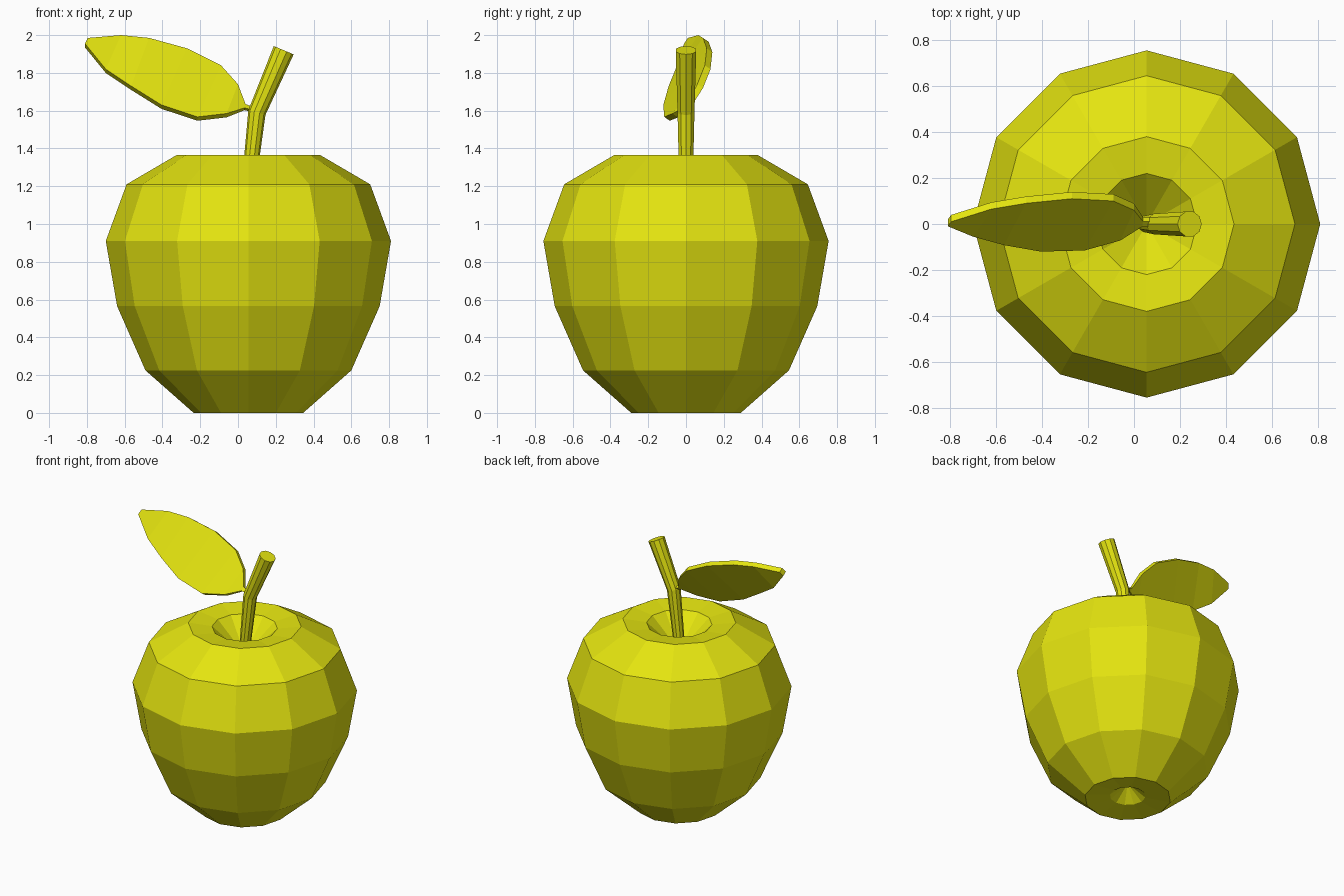
import bpy, math
from mathutils import Vector

if "Cube" in bpy.data.objects:
    bpy.data.objects.remove(bpy.data.objects["Cube"])

mat = bpy.data.materials.new("apple yellow")
mat.diffuse_color = (0.78, 0.78, 0.005, 1)
mat.use_nodes = True
mat.node_tree.nodes["Principled BSDF"].inputs["Base Color"].default_value = mat.diffuse_color


def make(name, verts, faces):
    mesh = bpy.data.meshes.new(name)
    mesh.from_pydata(verts, [], faces)
    mesh.materials.append(mat)
    obj = bpy.data.objects.new(name, mesh)
    bpy.context.collection.objects.link(obj)
    return obj


def skin(name, rings):
    """Join rings of equal point count into a capped tube."""
    n = len(rings[0])
    verts = [tuple(p) for r in rings for p in r]
    faces = []
    for k in range(len(rings) - 1):
        for i in range(n):
            j = (i + 1) % n
            faces.append((k * n + i, k * n + j, (k + 1) * n + j, (k + 1) * n + i))
    faces.append(tuple(reversed(range(n))))
    faces.append(tuple(range((len(rings) - 1) * n, len(rings) * n)))
    return make(name, verts, faces)


def ring(center, tangent, radius, n):
    t = Vector(tangent).normalized()
    v = Vector((0, 1, 0))
    u = v.cross(t)
    return [Vector(center) + radius * (math.cos(a) * u + math.sin(a) * v)
            for a in (2 * math.pi * i / n for i in range(n))]


# Apple body: 12-sided turned profile (radius, z), dimpled at both ends
profile = [(0.02, 0.10), (0.12, 0.02), (0.29, 0), (0.545, 0.225), (0.695, 0.565),
           (0.755, 0.91), (0.645, 1.21), (0.38, 1.365), (0.22, 1.345), (0.03, 1.17)]
skin("apple_body", [ring((0.055, 0, z), (0, 0, 1), r, 12) for r, z in profile])

# Stem: bent and widening upwards
skin("stem", [ring((0.05, 0, 1.15), (0.12, 0, 1), 0.036, 10),
              ring((0.10, 0, 1.59), (0.28, 0, 1), 0.047, 10),
              ring((0.242, 0, 1.92), (0.385, 0, 0.92), 0.057, 10)])

# Leaf: upper and lower edge points from stalk to tip, with thickness to the back
stations = [((0.09, 0.01, 1.615), (0.09, -0.012, 1.60)),
            ((0.04, 0.01, 1.635), (0.035, -0.012, 1.615)),
            ((0.0, 0.06, 1.74), (-0.06, -0.072, 1.585)),
            ((-0.09, 0.10, 1.84), (-0.215, -0.115, 1.567)),
            ((-0.27, 0.11, 1.93), (-0.405, -0.12, 1.63)),
            ((-0.47, 0.09, 1.985), (-0.565, -0.092, 1.73)),
            ((-0.62, 0.065, 2.0), (-0.70, -0.055, 1.82)),
            ((-0.795, 0.01, 1.985), (-0.81, -0.01, 1.955))]
back = Vector((-0.26, 0.80, -0.55)) * 0.037
rings = []
for k, (up, low) in enumerate(stations):
    up, low = Vector(up), Vector(low)
    b = back * (0.6 if k < 2 else 1)
    b = Vector((0, b.y, b.z))
    rings.append([up, low, low + b, up + b])
leaf = skin("leaf", rings)

# Make every face point outwards
import bmesh
for obj in bpy.context.collection.objects:
    bm = bmesh.new()
    bm.from_mesh(obj.data)
    bmesh.ops.recalc_face_normals(bm, faces=bm.faces)
    bm.to_mesh(obj.data)
    bm.free()
